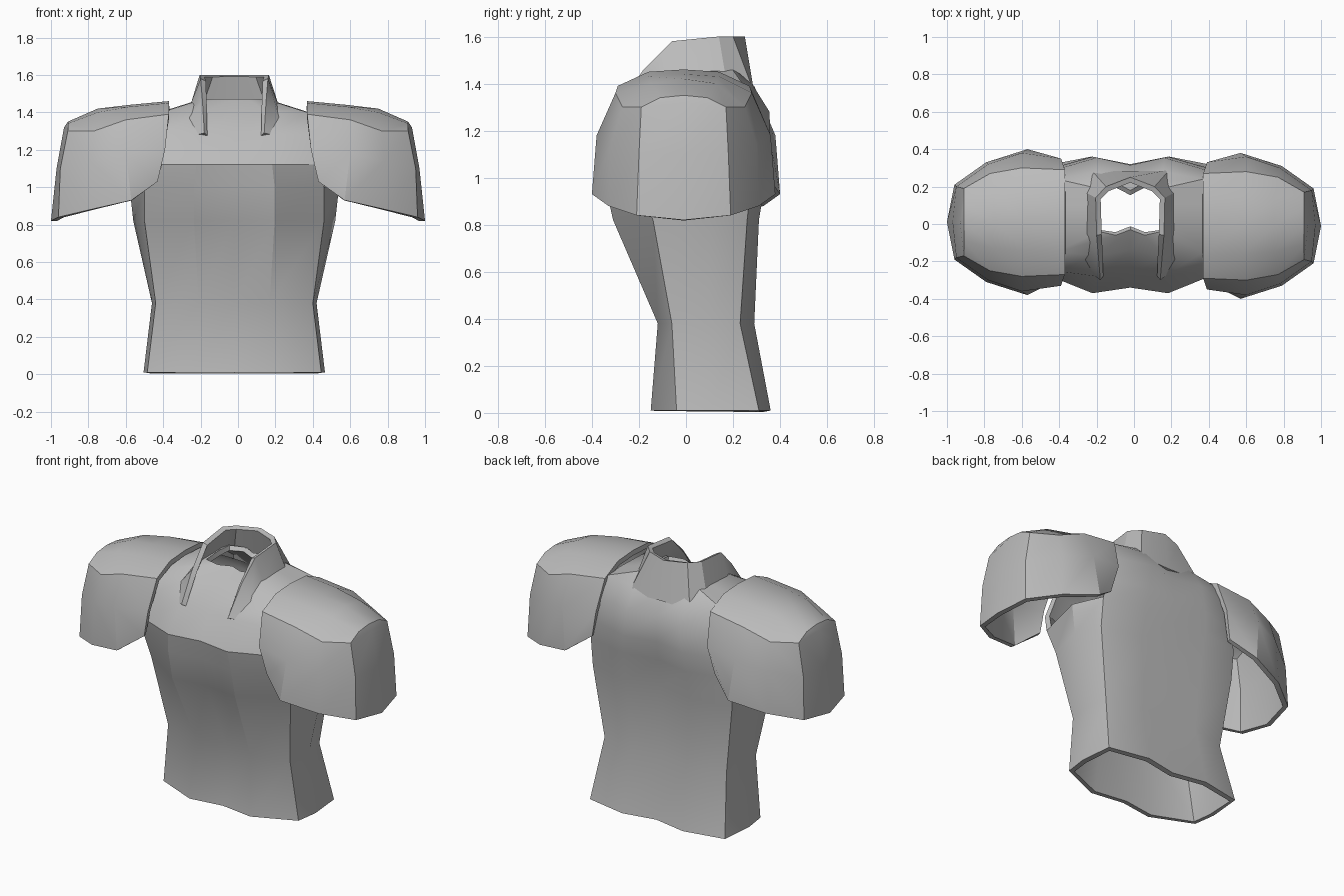
import bpy, bmesh
from mathutils import Vector

cube = bpy.data.objects.get("Cube")
if cube:
    bpy.data.objects.remove(cube, do_unlink=True)

GREY = (0.5, 0.5, 0.5, 1)
grey = bpy.data.materials.new("plain grey")
grey.use_nodes = True
grey.diffuse_color = GREY
grey.node_tree.nodes["Principled BSDF"].inputs["Base Color"].default_value = GREY


def shell(name, rows, closed=False, skip=None, shift=(0, 0, 0)):
    """Join rows of points into a sheet, then thicken it inwards."""
    bm = bmesh.new()
    grid = [[bm.verts.new(Vector(p)) for p in row] for row in rows]
    count = len(rows[0])
    for i in range(len(rows) - 1):
        for j in range(count if closed else count - 1):
            if skip and skip(i, j):
                continue
            k = (j + 1) % count
            bm.faces.new((grid[i][j], grid[i][k], grid[i + 1][k], grid[i + 1][j]))
    bmesh.ops.remove_doubles(bm, verts=bm.verts, dist=0.0005)
    loose = [v for v in bm.verts if not v.link_faces]
    bmesh.ops.delete(bm, geom=loose, context='VERTS')
    bmesh.ops.recalc_face_normals(bm, faces=bm.faces)
    middle = sum((v.co for v in bm.verts), Vector()) / len(bm.verts)
    bm.normal_update()
    outward = sum(f.normal.dot(f.calc_center_median() - middle) * f.calc_area()
                  for f in bm.faces)
    if outward < 0:
        bmesh.ops.reverse_faces(bm, faces=bm.faces)
    mesh = bpy.data.meshes.new(name)
    bm.to_mesh(mesh)
    bm.free()
    mesh.materials.append(grey)
    obj = bpy.data.objects.new(name, mesh)
    obj.location = shift
    bpy.context.collection.objects.link(obj)
    bpy.ops.object.select_all(action='DESELECT')
    obj.select_set(True)
    bpy.context.view_layer.objects.active = obj
    solid = obj.modifiers.new("thickness", 'SOLIDIFY')
    solid.thickness = 0.03
    solid.offset = -1
    bpy.ops.object.modifier_apply(modifier=solid.name)
    bpy.ops.object.shade_smooth_by_angle(angle=0.55)


def torso_ring(z, front, corner_x, corner_y, side, back_y, back):
    """Closed cross-section with a chest groove and a spine groove."""
    mid = corner_x * 0.45
    half = [(mid, front), (corner_x, corner_y), (side, 0.1),
            (corner_x, back_y), (mid, back)]
    right = [(-x, y) for x, y in reversed(half)]
    ring = [(0, front + 0.03)] + half + [(0, back - 0.04)] + right
    return [(x, y, z) for x, y in ring]


# Torso, open at the waist, neck and both armholes
levels = [
    (0.01, -0.15, 0.465, -0.04, 0.485, 0.31, 0.36),
    (0.38, -0.12, 0.42, -0.06, 0.44, 0.23, 0.29),
    (0.82, -0.31, 0.48, -0.14, 0.54, 0.26, 0.31),
    (1.0, -0.35, 0.48, -0.22, 0.56, 0.28, 0.34),
    (1.12, -0.37, 0.45, -0.27, 0.50, 0.29, 0.36),
    (1.28, -0.28, 0.40, -0.25, 0.42, 0.29, 0.355),
    (1.40, -0.17, 0.39, -0.15, 0.40, 0.24, 0.28),
    (1.47, -0.06, 0.17, -0.04, 0.18, 0.19, 0.22),
]
armhole_columns = (2, 3, 8, 9)
body_shift = (-0.02, 0, 0)
shell("torso", [torso_ring(*level) for level in levels], closed=True,
      skip=lambda i, j: 3 <= i <= 5 and j in armhole_columns, shift=body_shift)

# Collar, tall at the back and running to two points on the chest
collar_top = [(0.16, -0.3, 1.29), (0.17, -0.18, 1.46), (0.18, -0.06, 1.58),
              (0.185, 0.14, 1.6), (0.13, 0.2, 1.6), (0, 0.25, 1.6)]
collar_base = [(0.2, -0.27, 1.28), (0.24, -0.19, 1.37), (0.24, -0.05, 1.43),
               (0.24, 0.17, 1.42), (0.21, 0.29, 1.36), (0, 0.28, 1.36)]


def mirrored(points):
    return points + [(-x, y, z) for x, y, z in reversed(points[:-1])]


shell("collar", [mirrored(collar_base), mirrored(collar_top)], shift=body_shift)

# Sleeve arches from the armhole outwards, each from front rim to ridge
arches = [
    [(0.43, -0.32, 1.03), (0.39, -0.34, 1.2), (0.37, -0.28, 1.39),
     (0.37, -0.15, 1.45), (0.37, 0, 1.46)],
    [(0.57, -0.39, 0.93), (0.6, -0.37, 1.18), (0.6, -0.29, 1.36),
     (0.58, -0.15, 1.43), (0.58, 0, 1.44)],
    [(0.79, -0.32, 0.88), (0.78, -0.31, 1.14), (0.77, -0.26, 1.3),
     (0.75, -0.14, 1.4), (0.75, 0, 1.42)],
    [(0.96, -0.2, 0.84), (0.95, -0.19, 1.1), (0.91, -0.18, 1.3),
     (0.91, -0.1, 1.34), (0.91, 0, 1.35)],
    [(1, 0, 0.82), (0.97, 0, 1.1), (0.93, 0, 1.32),
     (0.91, 0, 1.35), (0.91, 0, 1.35)],
]


def sleeve_rows(sign):
    rows = []
    for arch in arches:
        front = [(sign * x, y, z) for x, y, z in arch]
        rows.append(front + [(x, -y, z) for x, y, z in reversed(front[:-1])])
    return rows


# The two sleeves sit slightly turned against each other
for name, sign in (("left_sleeve", 1), ("right_sleeve", -1)):
    shell(name, sleeve_rows(sign), shift=(0, -0.01 * sign, 0))
